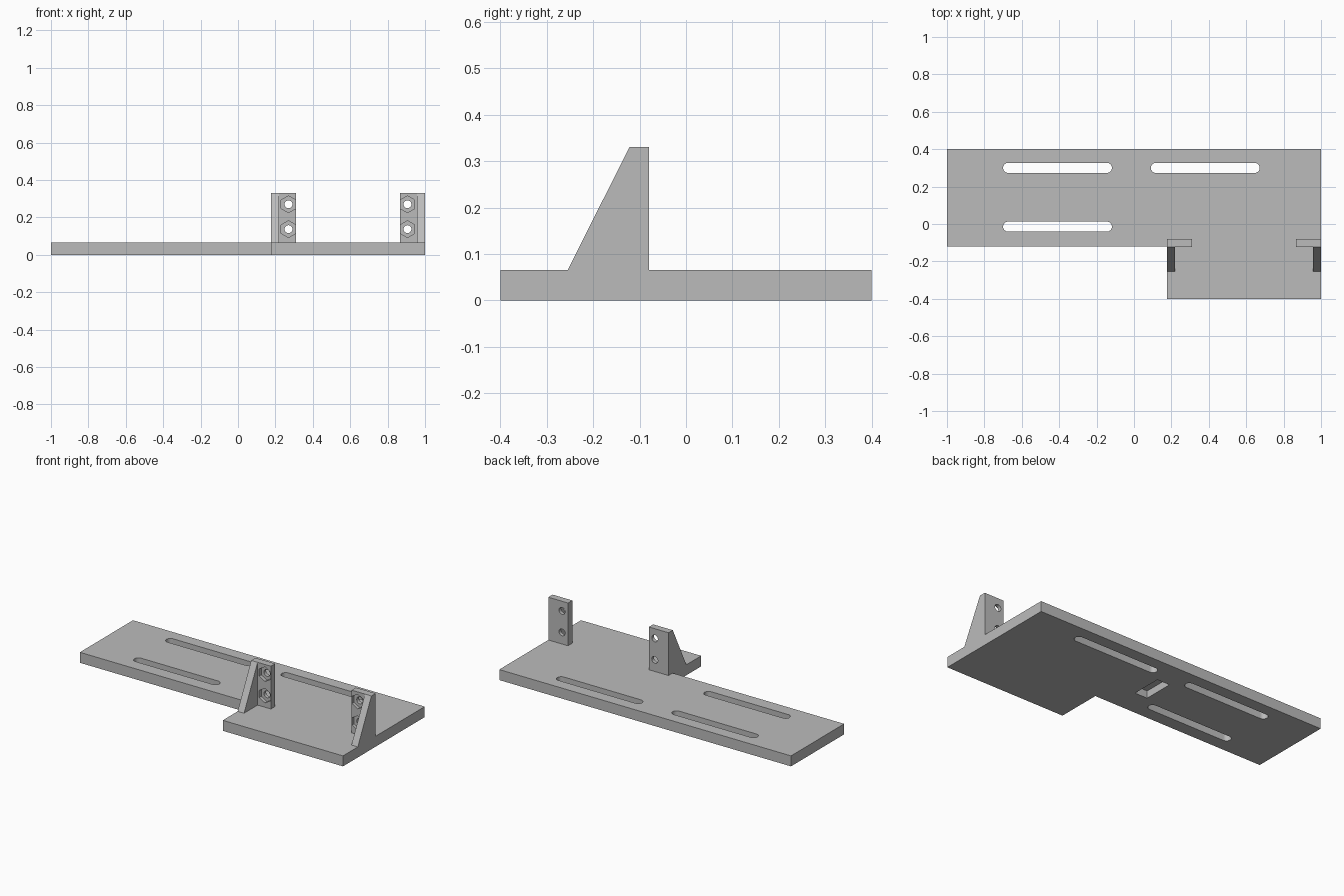
import bpy, bmesh, math
from mathutils import Vector

cube = bpy.data.objects.get("Cube")
if cube:
    bpy.data.objects.remove(cube, do_unlink=True)

grey = bpy.data.materials.new("plain_grey")
grey.use_nodes = True
grey.diffuse_color = (0.5, 0.5, 0.5, 1)
grey.node_tree.nodes["Principled BSDF"].inputs["Base Color"].default_value = (0.5, 0.5, 0.5, 1)

THICK, TOP = 0.065, 0.33


def prism(name, outline, offset):
    """Extrude a closed outline of 3D points along an offset."""
    bm = bmesh.new()
    face = bm.faces.new([bm.verts.new(p) for p in outline])
    ext = bmesh.ops.extrude_face_region(bm, geom=[face])
    verts = [g for g in ext["geom"] if isinstance(g, bmesh.types.BMVert)]
    bmesh.ops.translate(bm, vec=Vector(offset), verts=verts)
    bmesh.ops.recalc_face_normals(bm, faces=bm.faces)
    mesh = bpy.data.meshes.new(name)
    bm.to_mesh(mesh)
    bm.free()
    mesh.materials.append(grey)
    obj = bpy.data.objects.new(name, mesh)
    bpy.context.collection.objects.link(obj)
    return obj


def box(name, x0, x1, y0, y1, z0, z1):
    corners = [(x0, y0, z0), (x1, y0, z0), (x1, y1, z0), (x0, y1, z0)]
    return prism(name, corners, (0, 0, z1 - z0))


def slot(x0, x1, y, r, n=12):
    """Rounded-end through cutter."""
    pts = []
    for cx, start in ((x1 - r, -90), (x0 + r, 90)):
        for i in range(n + 1):
            a = math.radians(start + 180 * i / n)
            pts.append((cx + r * math.cos(a), y + r * math.sin(a), -0.1))
    return prism("slot_cutter", pts, (0, 0, 0.3))


def bore(x, z, r, sides, y0, y1):
    """Cutter along y, with a corner pointing up."""
    angles = [math.tau * i / sides + math.pi / 2 for i in range(sides)]
    pts = [(x + r * math.cos(a), y0, z + r * math.sin(a)) for a in angles]
    return prism("bore_cutter", pts, (0, y1 - y0, 0))


def combine(obj, others, operation):
    for other in others:
        mod = obj.modifiers.new("boolean", "BOOLEAN")
        mod.operation, mod.solver, mod.object = operation, "EXACT", other
        bpy.context.view_layer.objects.active = obj
        bpy.ops.object.modifier_apply(modifier=mod.name)
        bpy.data.objects.remove(other, do_unlink=True)


# Stepped base plate with three slots and a pocket underneath
base = prism("base_plate", [(-1, -0.12, 0), (0.176, -0.12, 0), (0.176, -0.4, 0),
                            (1, -0.4, 0), (1, 0.4, 0), (-1, 0.4, 0)], (0, 0, THICK))
combine(base, [slot(-0.7, -0.118, 0.3, 0.027), slot(0.09, 0.672, 0.3, 0.027),
               slot(-0.7, -0.118, -0.014, 0.027),
               box("pocket_cutter", -0.056, 0.03, 0.045, 0.235, -0.1, 0.045)], "DIFFERENCE")

# Two mirrored brackets: upright plate, sloped gusset, bolt holes, nut recesses
for name, edge, side in (("right_bracket", 0.176, 1), ("left_bracket", 1.0, -1)):
    bracket = box(name, *sorted((edge, edge + side * 0.135)), -0.122, -0.08, THICK, TOP)
    gusset = prism("gusset", [(edge, -0.255, THICK), (edge, -0.1, THICK),
                              (edge, -0.1, TOP), (edge, -0.122, TOP)], (side * 0.044, 0, 0))
    combine(bracket, [gusset], "UNION")
    cutters = []
    for z in (0.137, 0.27):
        cutters.append(bore(edge + side * 0.094, z, 0.021, 24, -0.2, 0))
        cutters.append(bore(edge + side * 0.094, z, 0.045, 6, -0.2, -0.102))
    combine(bracket, cutters, "DIFFERENCE")

# Smooth only the rounded walls
for obj in bpy.context.view_layer.objects:
    obj.select_set(obj.name in {"base_plate", "right_bracket", "left_bracket"})
bpy.context.view_layer.objects.active = base
bpy.ops.object.shade_smooth_by_angle(angle=math.radians(30))
